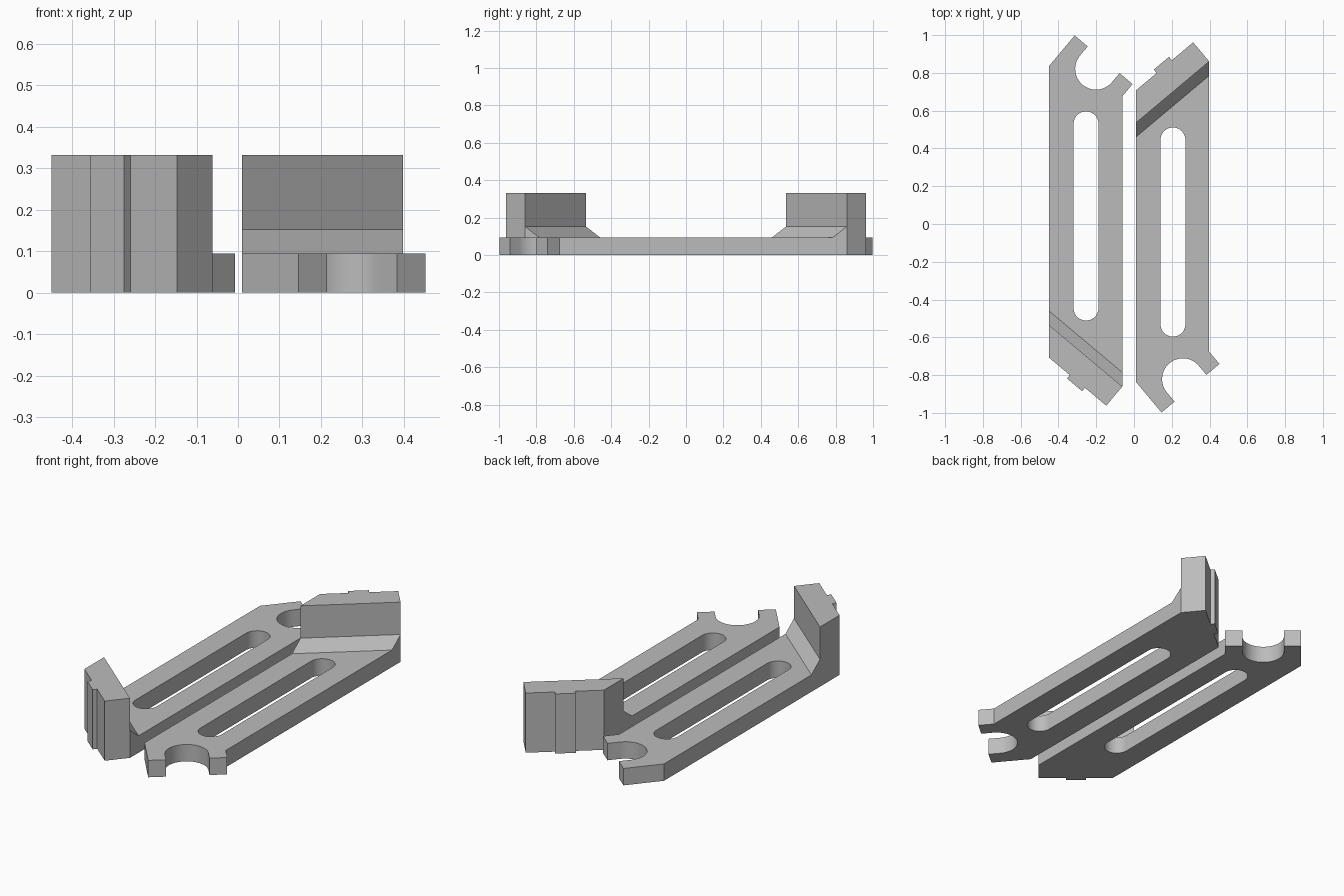
import bpy, bmesh
from math import radians, cos, sin, tan, pi
from mathutils import Vector, Matrix

cube = bpy.data.objects.get("Cube")
if cube:
    bpy.data.objects.remove(cube)

grey = bpy.data.materials.new("plain grey")
grey.use_nodes = True
grey.diffuse_color = (0.5, 0.5, 0.5, 1)
grey.node_tree.nodes["Principled BSDF"].inputs["Base Color"].default_value = (0.5, 0.5, 0.5, 1)

ANGLE = radians(40)
ALONG = Vector((cos(ANGLE), sin(ANGLE)))      # along the slanted ends
OUT = Vector((-sin(ANGLE), cos(ANGLE)))       # outward through the wall
LEFT, RIGHT = 0.01, 0.398
PLATE_H, WALL_H = 0.094, 0.332


def make_object(name, bm):
    bmesh.ops.recalc_face_normals(bm, faces=bm.faces)
    mesh = bpy.data.meshes.new(name)
    bm.to_mesh(mesh)
    bm.free()
    mesh.materials.append(grey)
    obj = bpy.data.objects.new(name, mesh)
    bpy.context.collection.objects.link(obj)
    return obj


def prism(name, points, sweep):
    """Closed outline of 3D points swept along a vector."""
    bm = bmesh.new()
    face = bm.faces.new([bm.verts.new(p) for p in points])
    swept = bmesh.ops.extrude_face_region(bm, geom=[face])
    verts = [g for g in swept["geom"] if isinstance(g, bmesh.types.BMVert)]
    bmesh.ops.translate(bm, vec=sweep, verts=verts)
    return make_object(name, bm)


def upright(name, outline, z0, z1):
    return prism(name, [(p[0], p[1], z0) for p in outline], (0, 0, z1 - z0))


def arc(centre, radius, start, end, steps=24):
    c = Vector(centre)
    angles = [start + (end - start) * i / steps for i in range(steps + 1)]
    return [c + radius * Vector((cos(a), sin(a))) for a in angles]


def bore(name, radius, start, end):
    """Cylinder along the wall normal, between two distances from its inner face."""
    bm = bmesh.new()
    bmesh.ops.create_cone(bm, cap_ends=True, segments=48, radius1=radius,
                          radius2=radius, depth=end - start)
    spin = Vector((OUT.x, OUT.y, 0)).to_track_quat('Z', 'Y').to_matrix().to_4x4()
    mid = bore_xy + OUT * (start + end) / 2
    bm.transform(Matrix.Translation((mid.x, mid.y, 0.2)) @ spin)
    return make_object(name, bm)


def combine(target, tool, operation):
    mod = target.modifiers.new(operation, 'BOOLEAN')
    mod.operation, mod.object, mod.solver = operation, tool, 'EXACT'
    bpy.context.view_layer.objects.active = target
    bpy.ops.object.modifier_apply(modifier=mod.name)
    bpy.data.objects.remove(tool)


# Plate with the slanted fork end and its round-bottomed notch
tip = Vector((0.146, -0.998))
fork_depth, fork_w, prong = 0.063, 0.22, 0.09
notch = tip + ALONG * (prong + fork_w / 2) + OUT * fork_depth
far = tip + ALONG * (2 * prong + fork_w)
inner = Vector((LEFT, 0.535))
inner_end = Vector((RIGHT, 0.535 + (RIGHT - LEFT) * tan(ANGLE)))
plate = upright("bracket_plate", [
    inner, (LEFT, tip.y + (tip.x - LEFT) / tan(ANGLE)), tip, tip + ALONG * prong,
    *arc(notch, fork_w / 2, ANGLE + pi, ANGLE),
    far - ALONG * prong, far, (RIGHT, far.y + (far.x - RIGHT) / tan(ANGLE)),
    inner_end], 0, PLATE_H)

# Upright end wall with a full-height rib on its outer face
thick, rib_h, rib_w = 0.132, 0.0235, 0.105
outer_end = inner_end + OUT * thick
outer_start = Vector((LEFT, outer_end.y - (outer_end.x - LEFT) * tan(ANGLE)))
rib = outer_start + ALONG * (0.12 - LEFT) / cos(ANGLE)
wall = upright("end_wall", [
    inner, inner_end, outer_end, rib + ALONG * rib_w, rib + ALONG * rib_w + OUT * rib_h,
    rib + OUT * rib_h, rib, outer_start], 0, WALL_H)

# Sloped strip where the wall meets the plate
strip = prism("corner_strip", [
    (LEFT, inner.y, 0.152), (LEFT, inner.y - 0.075, PLATE_H),
    (LEFT, inner.y - 0.075, 0.05), (LEFT, inner.y, 0.05)],
    (RIGHT - LEFT, inner_end.y - inner.y, 0))
combine(plate, wall, 'UNION')
combine(plate, strip, 'UNION')

# Long slot, then bolt hole and its counterbore
slot_r, slot_x = 0.066, 0.206
slot = upright("slot_cutter", arc((slot_x, 0.445), slot_r, 0, pi)
               + arc((slot_x, -0.53), slot_r, pi, 2 * pi), -0.1, 0.14)
bore_xy = Vector((0.25, inner.y + (0.25 - LEFT) * tan(ANGLE)))
for cutter in (slot, bore("hole_cutter", 0.04, -0.1, 0.3),
               bore("counterbore_cutter", 0.095, -0.15, 0.041)):
    combine(plate, cutter, 'DIFFERENCE')
plate.name = "left_bracket"

# Mirrored partner, moved alongside
bm = bmesh.new()
bm.from_mesh(plate.data)
bm.transform(Matrix.Translation((-0.46, 0, 0)) @ Matrix.Diagonal((1, -1, 1, 1)))
bmesh.ops.reverse_faces(bm, faces=bm.faces)
partner = make_object("right_bracket", bm)

for obj in (plate, partner):
    bpy.ops.object.select_all(action='DESELECT')
    obj.select_set(True)
    bpy.context.view_layer.objects.active = obj
    bpy.ops.object.shade_smooth_by_angle(angle=radians(30))
